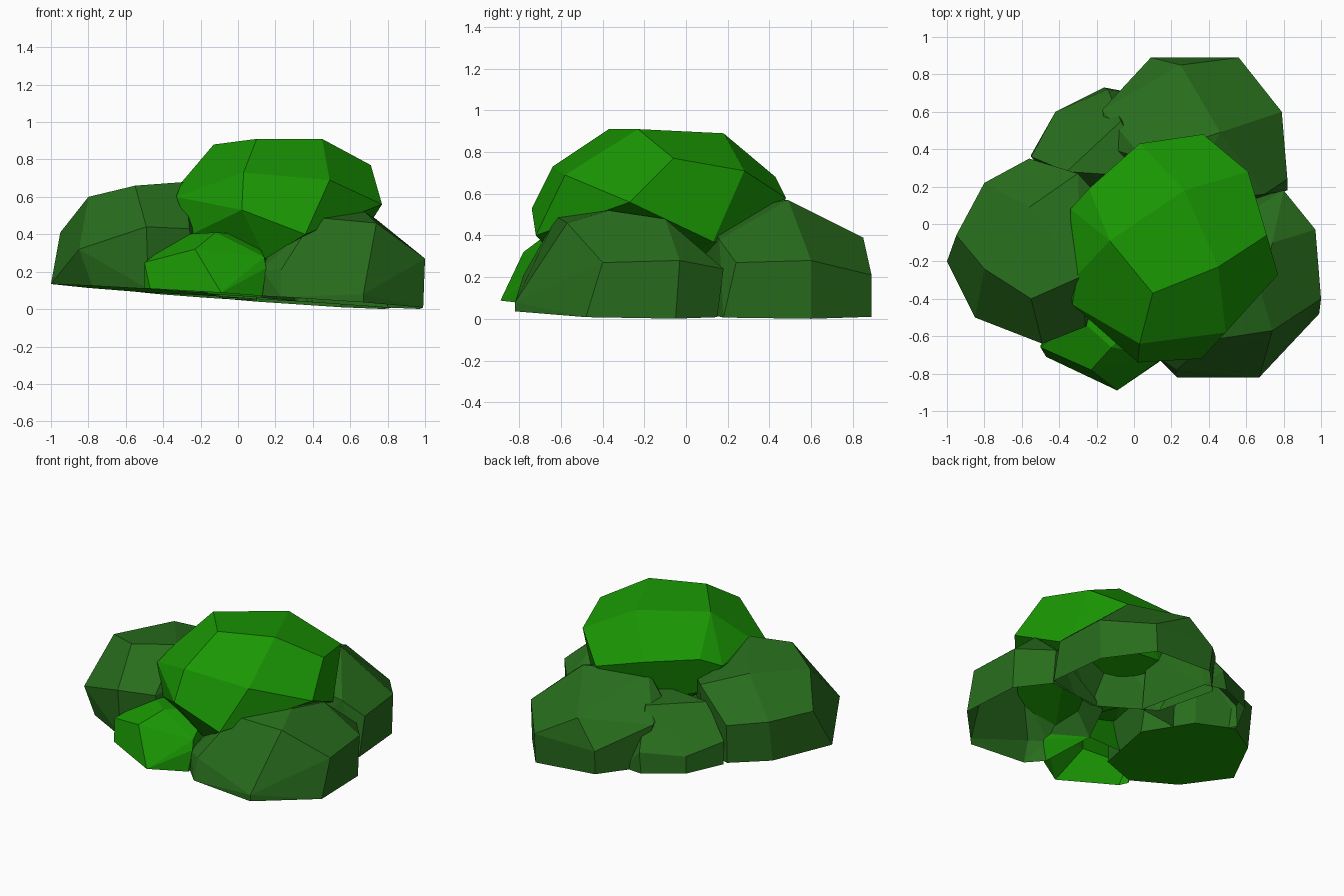
import bpy, bmesh, math


def material(name, rgb):
    m = bpy.data.materials.new(name)
    m.diffuse_color = (*rgb, 1)
    return m


BRIGHT = material("bright leaf green", (0.010, 0.305, 0.001))
DARK = material("dark leaf green", (0.021, 0.152, 0.012))


def ground(x, y):
    # the underside of the bush rises gently to the left and front
    return max(0.064 - 0.066 * x - 0.02 * y, 0.0)


def clump(name, mat, crown, base=(), underside=None):
    """Faceted leaf clump: hull over crown points and a ground outline.
    The underside is left open unless a material is given for it."""
    bm = bmesh.new()
    for p in list(crown) + [(x, y, ground(x, y)) for x, y in base]:
        bm.verts.new(p)
    hull = bmesh.ops.convex_hull(bm, input=bm.verts[:])
    loose = set(hull["geom_interior"] + hull["geom_unused"])
    bmesh.ops.delete(bm, geom=[v for v in loose if isinstance(v, bmesh.types.BMVert)],
                     context="VERTS")
    bmesh.ops.recalc_face_normals(bm, faces=bm.faces[:])
    # merge nearly flat neighbours into broad facets
    bmesh.ops.dissolve_limit(bm, angle_limit=math.radians(9),
                             verts=bm.verts[:], edges=bm.edges[:])
    bm.normal_update()
    if base:
        bottom = [f for f in bm.faces if f.normal.z < -0.9]
        if underside:
            for f in bottom:
                f.material_index = 1
        else:
            bmesh.ops.delete(bm, geom=bottom, context="FACES")
    mesh = bpy.data.meshes.new(name)
    bm.to_mesh(mesh)
    bm.free()
    mesh.materials.append(mat)
    if underside:
        mesh.materials.append(underside)
    ob = bpy.data.objects.new(name, mesh)
    bpy.context.collection.objects.link(ob)
    return ob


# Tall central clump, tapering down into the others
clump("top_clump", BRIGHT, [
    (0.10, -0.37, 0.91), (0.45, -0.23, 0.91), (0.27, 0.18, 0.89), (-0.13, -0.09, 0.88),
    (0.03, -0.64, 0.73), (0.49, -0.58, 0.69), (0.71, -0.06, 0.77), (0.61, 0.28, 0.71),
    (0.03, 0.43, 0.68), (0.37, 0.48, 0.58), (-0.24, 0.19, 0.68), (-0.34, 0.08, 0.62),
    (-0.30, -0.27, 0.68), (-0.33, -0.43, 0.60), (0.02, -0.74, 0.53), (0.36, -0.72, 0.40),
    (0.77, -0.27, 0.56), (0.65, 0.13, 0.37), (-0.25, -0.48, 0.40), (-0.20, 0.15, 0.42),
    (0.08, 0.34, 0.36), (0.40, 0.34, 0.34), (0.15, -0.60, 0.27), (0.05, -0.10, 0.22)])

# Left clump, closed underneath
clump("left_clump", DARK, [
    (-0.80, -0.24, 0.60), (-0.55, -0.40, 0.66), (-0.28, -0.28, 0.68), (-0.56, 0.09, 0.63),
    (-0.30, 0.27, 0.55), (-0.95, -0.06, 0.41), (-0.80, 0.22, 0.40), (-0.56, 0.35, 0.36),
    (-0.85, -0.50, 0.32), (-0.49, -0.64, 0.44), (-0.26, -0.55, 0.43), (-0.10, 0.05, 0.50)],
    [(-1.0, -0.20), (-0.78, -0.48), (-0.48, -0.62), (-0.20, -0.50), (-0.10, -0.05),
     (-0.30, 0.25), (-0.56, 0.34), (-0.80, 0.18)], underside=BRIGHT)

# Low clump filling the back left gap
clump("back_left_clump", DARK, [
    (-0.36, 0.28, 0.45), (-0.07, 0.55, 0.45), (-0.14, 0.72, 0.20), (-0.42, 0.60, 0.20),
    (-0.55, 0.36, 0.25), (0.10, 0.25, 0.46)],
    [(-0.55, 0.37), (-0.42, 0.60), (-0.16, 0.73), (0.00, 0.70), (0.10, 0.20),
     (-0.35, 0.10)])

# Back clump
clump("back_clump", DARK, [
    (0.46, 0.49, 0.57), (0.05, 0.35, 0.58), (-0.06, 0.62, 0.40), (0.25, 0.85, 0.39),
    (0.09, 0.89, 0.21), (0.56, 0.89, 0.21), (0.79, 0.60, 0.28), (0.82, 0.24, 0.27),
    (0.70, 0.16, 0.38), (0.25, 0.10, 0.50), (-0.17, 0.61, 0.36), (-0.12, 0.40, 0.42)],
    [(0.10, 0.87), (0.55, 0.89), (0.78, 0.60), (0.82, 0.18), (0.40, 0.05),
     (0.00, 0.25), (-0.10, 0.66)])

# Right clump
clump("right_clump", DARK, [
    (0.68, -0.37, 0.52), (0.41, -0.62, 0.49), (0.74, -0.57, 0.46), (0.74, -0.10, 0.48),
    (1.00, -0.40, 0.27), (0.97, -0.03, 0.28), (0.80, 0.18, 0.24), (0.33, -0.66, 0.39),
    (0.23, -0.78, 0.21), (0.13, -0.71, 0.21), (0.67, -0.82, 0.08), (0.35, -0.10, 0.44),
    (0.20, -0.40, 0.40)],
    [(0.13, -0.72), (0.23, -0.82), (0.67, -0.82), (0.99, -0.48), (0.97, -0.05),
     (0.80, 0.15), (0.30, 0.05), (0.12, -0.30)])

# Small front clump
clump("front_clump", BRIGHT, [
    (-0.23, -0.78, 0.32), (-0.12, -0.66, 0.41), (-0.30, -0.50, 0.40), (-0.50, -0.66, 0.25),
    (0.14, -0.70, 0.28), (0.15, -0.72, 0.22), (0.08, -0.45, 0.40)],
    [(-0.50, -0.65), (-0.47, -0.71), (-0.09, -0.89), (0.13, -0.74), (0.12, -0.30),
     (-0.30, -0.35)])
